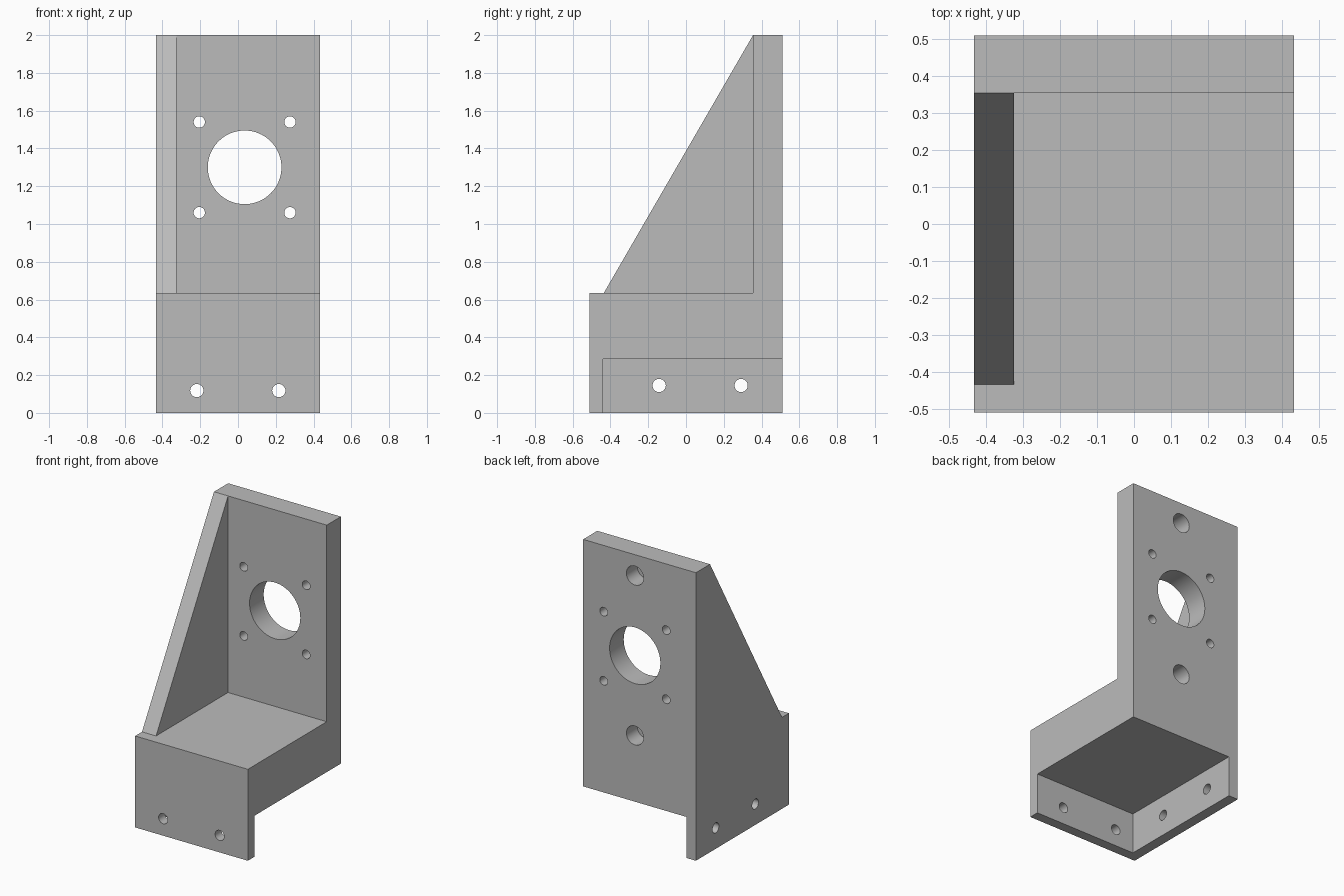
import bpy, bmesh, math
from mathutils import Matrix, Vector

cube = bpy.data.objects.get("Cube")
if cube:
    bpy.data.objects.remove(cube, do_unlink=True)

HALF_X, HALF_Y = 0.433, 0.51
PLATE_Y, SHELF_Z, RECESS_Z = 0.355, 0.635, 0.285
BORE_X, BORE_Z = 0.035, 1.30

grey = bpy.data.materials.new("machined grey")
grey.use_nodes = True
colour = (0.5, 0.5, 0.5, 1)
grey.diffuse_color = colour
grey.node_tree.nodes["Principled BSDF"].inputs["Base Color"].default_value = colour


def make_object(name, bm):
    bmesh.ops.recalc_face_normals(bm, faces=bm.faces)
    mesh = bpy.data.meshes.new(name)
    bm.to_mesh(mesh)
    bm.free()
    mesh.materials.append(grey)
    ob = bpy.data.objects.new(name, mesh)
    bpy.context.collection.objects.link(ob)
    return ob


def box(name, low, high):
    low, high = Vector(low), Vector(high)
    bm = bmesh.new()
    place = Matrix.Translation((low + high) / 2) @ Matrix.Diagonal((*(high - low), 1))
    bmesh.ops.create_cube(bm, size=1, matrix=place)
    return make_object(name, bm)


def drill(name, start, end, radius, sides=32):
    start, end = Vector(start), Vector(end)
    axis = end - start
    bm = bmesh.new()
    place = Matrix.Translation((start + end) / 2) @ axis.to_track_quat("Z", "Y").to_matrix().to_4x4()
    bmesh.ops.create_cone(bm, cap_ends=True, segments=sides, radius1=radius,
                          radius2=radius, depth=axis.length, matrix=place)
    return make_object(name, bm)


# Bracket body: side profile extruded across the full width
profile = [(-HALF_Y, 0), (HALF_Y, 0), (HALF_Y, 2), (PLATE_Y, 2),
           (-0.435, SHELF_Z), (-HALF_Y, SHELF_Z)]
bm = bmesh.new()
side = bm.faces.new([bm.verts.new((-HALF_X, y, z)) for y, z in profile])
extruded = bmesh.ops.extrude_face_region(bm, geom=[side])["geom"]
bmesh.ops.translate(bm, vec=(2 * HALF_X, 0, 0),
                    verts=[v for v in extruded if isinstance(v, bmesh.types.BMVert)])
bracket = make_object("motor_bracket", bm)

# Pockets leaving the gusset, back plate and lower skirts
cutters = [
    box("shelf_pocket", (-0.325, -1, SHELF_Z), (1, PLATE_Y, 3)),
    box("underside_pocket", (-0.36, -0.44, -1), (1, 1, RECESS_Z)),
]

# Main bore and its four screw holes through the back plate
cutters.append(drill("main_bore", (BORE_X, 0.2, BORE_Z), (BORE_X, 0.7, BORE_Z), 0.195, 64))
for dx in (-0.24, 0.24):
    for dz in (-0.24, 0.24):
        x, z = BORE_X + dx, BORE_Z + dz
        cutters.append(drill("screw_hole", (x, 0.2, z), (x, 0.7, z), 0.03))

# Blind holes in the rear face
for dz in (-0.555, 0.555):
    z = BORE_Z + dz
    cutters.append(drill("blind_hole", (BORE_X, 0.39, z), (BORE_X, 0.7, z), 0.066))

# Mounting holes through the front and side skirts
for x in (-0.218, 0.216):
    cutters.append(drill("front_hole", (x, -0.7, 0.118), (x, -0.3, 0.118), 0.035))
for y in (-0.142, 0.292):
    cutters.append(drill("side_hole", (-0.7, y, 0.145), (-0.2, y, 0.145), 0.035))

for cutter in cutters:
    cutter.hide_render = True
    cut = bracket.modifiers.new(cutter.name, "BOOLEAN")
    cut.operation = "DIFFERENCE"
    cut.solver = "EXACT"
    cut.object = cutter

# Bake the cuts and drop the cutters
bpy.context.view_layer.update()
graph = bpy.context.evaluated_depsgraph_get()
baked = bpy.data.meshes.new_from_object(bracket.evaluated_get(graph))
bracket.modifiers.clear()
bracket.data = baked
for cutter in cutters:
    bpy.data.objects.remove(cutter, do_unlink=True)

# Smooth bores, sharp edges
bpy.ops.object.select_all(action="DESELECT")
bracket.select_set(True)
bpy.context.view_layer.objects.active = bracket
bpy.ops.object.shade_smooth_by_angle(angle=math.radians(30))
